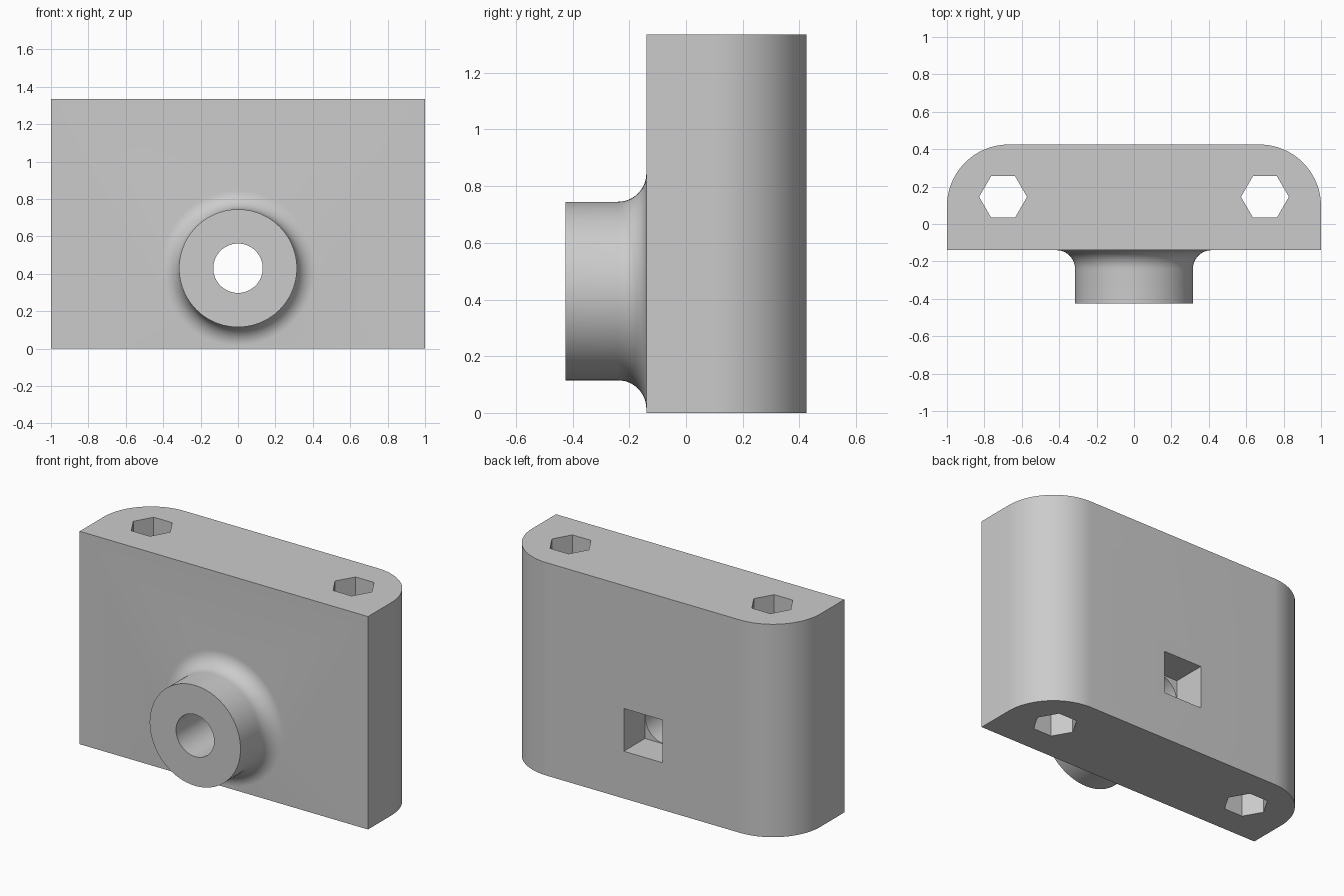
import bpy, bmesh
from math import sin, cos, pi, radians
from mathutils import Matrix, Vector

cube = bpy.data.objects.get("Cube")
if cube:
    bpy.data.objects.remove(cube, do_unlink=True)

FRONT, BACK, HEIGHT = -0.14, 0.425, 1.335
CORNER, FILLET = 0.33, 0.1
BOSS_R, BORE_R, BOSS_FRONT, BOSS_Z = 0.315, 0.132, -0.425, 0.43
POCKET, POCKET_DEPTH = 0.268, 0.21

grey = bpy.data.materials.new("plain_grey")
grey.use_nodes = True
grey.diffuse_color = (0.6, 0.6, 0.6, 1)
grey.node_tree.nodes["Principled BSDF"].inputs["Base Color"].default_value = (0.6, 0.6, 0.6, 1)


def finish(name, bm):
    bmesh.ops.recalc_face_normals(bm, faces=bm.faces)
    mesh = bpy.data.meshes.new(name)
    bm.to_mesh(mesh)
    bm.free()
    mesh.materials.append(grey)
    obj = bpy.data.objects.new(name, mesh)
    bpy.context.collection.objects.link(obj)
    return obj


def prism(name, outline, z0, z1):
    bm = bmesh.new()
    face = bm.faces.new([bm.verts.new((x, y, z0)) for x, y in outline])
    new = bmesh.ops.extrude_face_region(bm, geom=[face])["geom"]
    bmesh.ops.translate(bm, vec=(0, 0, z1 - z0),
                        verts=[v for v in new if isinstance(v, bmesh.types.BMVert)])
    return finish(name, bm)


def lathe(name, profile, segments=96):
    """Turn (radius, y) points about the boss axis."""
    bm = bmesh.new()
    rings = [[bm.verts.new((r * cos(2 * pi * i / segments), y,
                            BOSS_Z + r * sin(2 * pi * i / segments)))
              for i in range(segments)] for r, y in profile]
    for a, b in zip(rings, rings[1:]):
        for i in range(segments):
            j = (i + 1) % segments
            bm.faces.new((a[i], a[j], b[j], b[i]))
    bm.faces.new(rings[0])
    bm.faces.new(rings[-1])
    return finish(name, bm)


def combine(target, tool, operation):
    mod = target.modifiers.new(tool.name, "BOOLEAN")
    mod.object, mod.operation, mod.solver = tool, operation, "EXACT"
    bpy.context.view_layer.objects.active = target
    bpy.ops.object.modifier_apply(modifier=mod.name)
    bpy.data.objects.remove(tool, do_unlink=True)


# Block with two rounded rear corners
arc = [(1 - CORNER + CORNER * cos(t), BACK - CORNER + CORNER * sin(t))
       for t in (pi / 2 * i / 24 for i in range(25))]
outline = [(1, FRONT)] + arc + [(-x, y) for x, y in reversed(arc)] + [(-1, FRONT)]
block = prism("mounting_block", outline, 0, HEIGHT)

# Front boss flaring into the block
flare = [(BOSS_R + FILLET * (1 - cos(t)), FRONT - FILLET + FILLET * sin(t))
         for t in (pi / 2 * i / 12 for i in range(13))]
boss = lathe("boss", [(BOSS_R, BOSS_FRONT)] + flare + [(BOSS_R + FILLET, FRONT + 0.08)])
combine(block, boss, "UNION")

# Bore and the square pocket behind it
combine(block, lathe("bore", [(BORE_R, -0.6), (BORE_R, BACK - 0.1)]), "DIFFERENCE")
bm = bmesh.new()
bmesh.ops.create_cube(bm, size=1, matrix=Matrix.Translation((0, BACK, BOSS_Z))
                      @ Matrix.Diagonal(Vector((POCKET, 2 * POCKET_DEPTH, POCKET, 1))))
combine(block, finish("pocket", bm), "DIFFERENCE")

# Vertical hexagonal holes
for side in (-1, 1):
    hexagon = [(side * 0.7 + 0.128 * cos(i * pi / 3), 0.145 + 0.128 * sin(i * pi / 3))
               for i in range(6)]
    combine(block, prism("hex_hole", hexagon, -0.1, HEIGHT + 0.1), "DIFFERENCE")

bpy.ops.object.select_all(action="DESELECT")
block.select_set(True)
bpy.context.view_layer.objects.active = block
bpy.ops.object.shade_smooth_by_angle(angle=radians(30))
